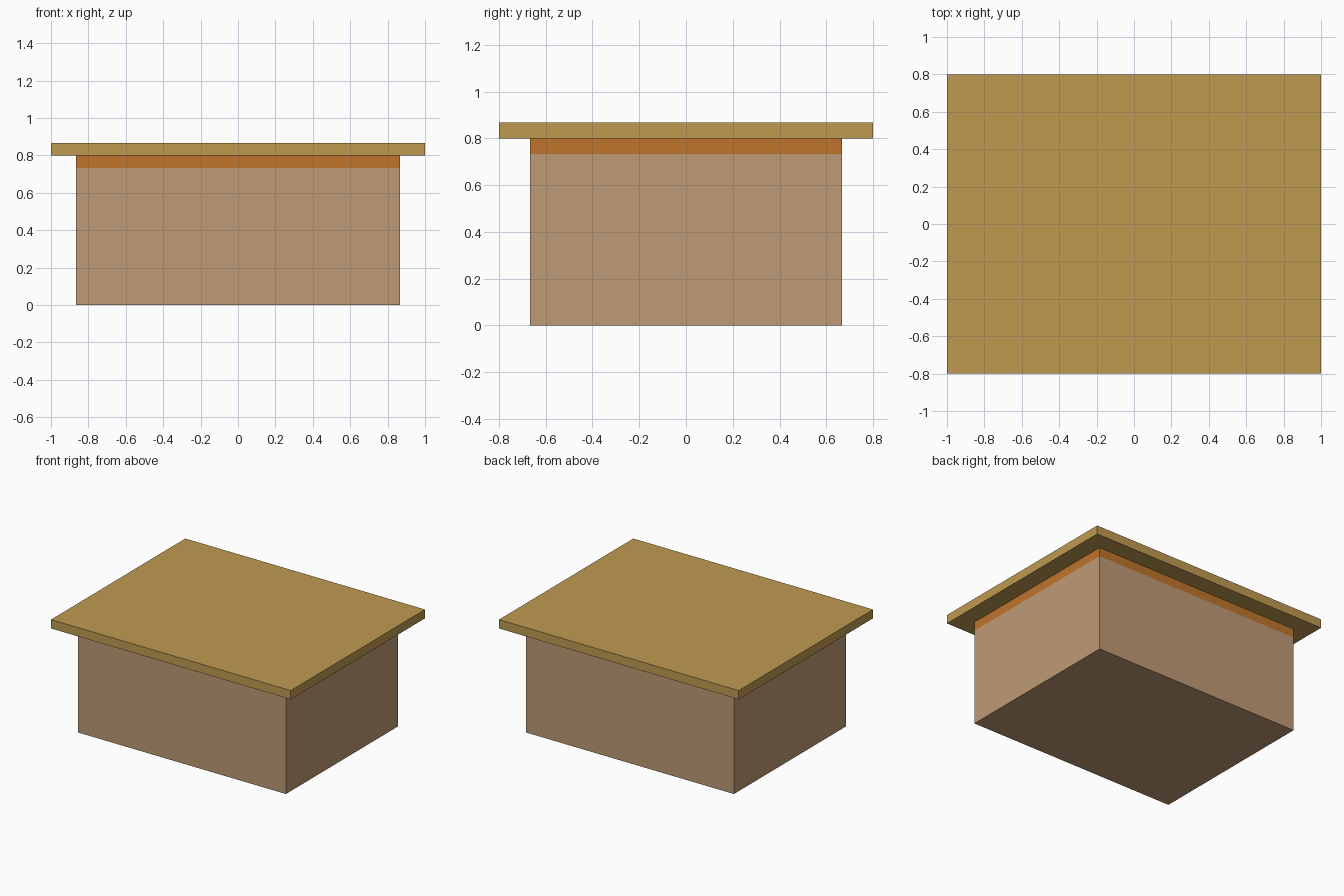
import bpy
import bmesh
from mathutils import Matrix, Vector

old = bpy.data.objects.get("Cube")
if old:
    bpy.data.objects.remove(old, do_unlink=True)

U = 1 / 15  # building module


def linear(c):
    c /= 255
    return c / 12.92 if c <= 0.04045 else ((c + 0.055) / 1.055) ** 2.4


def material(name, *rgb):
    mat = bpy.data.materials.new(name)
    mat.use_nodes = True
    colour = (*map(linear, rgb), 1)
    mat.diffuse_color = colour
    mat.node_tree.nodes["Principled BSDF"].inputs["Base Color"].default_value = colour
    return mat


def box(name, size, bottom, mats, band_z=None):
    """Flat-sided box; faces above band_z take the second material."""
    bm = bmesh.new()
    centre = Vector((0, 0, bottom + size[2] / 2))
    bmesh.ops.create_cube(bm, size=1, matrix=Matrix.Translation(centre) @ Matrix.Diagonal((*size, 1)))
    if band_z is not None:
        bmesh.ops.bisect_plane(bm, geom=bm.verts[:] + bm.edges[:] + bm.faces[:],
                               plane_co=(0, 0, band_z), plane_no=(0, 0, 1))
        for face in bm.faces:
            face.material_index = int(face.calc_center_median().z > band_z)
    mesh = bpy.data.meshes.new(name)
    bm.to_mesh(mesh)
    bm.free()
    for mat in mats:
        mesh.materials.append(mat)
    obj = bpy.data.objects.new(name, mesh)
    bpy.context.collection.objects.link(obj)
    return obj


tan = material("tan walls", 191, 154, 117)
orange = material("orange trim", 191, 117, 44)
ochre = material("ochre roof", 191, 154, 81)

# Walls with a trim band along the top
box("walls", (26 * U, 20 * U, 12 * U), 0, (tan, orange), band_z=11 * U)

# Overhanging flat roof slab
box("roof_slab", (30 * U, 24 * U, U), 12 * U, (ochre,))
